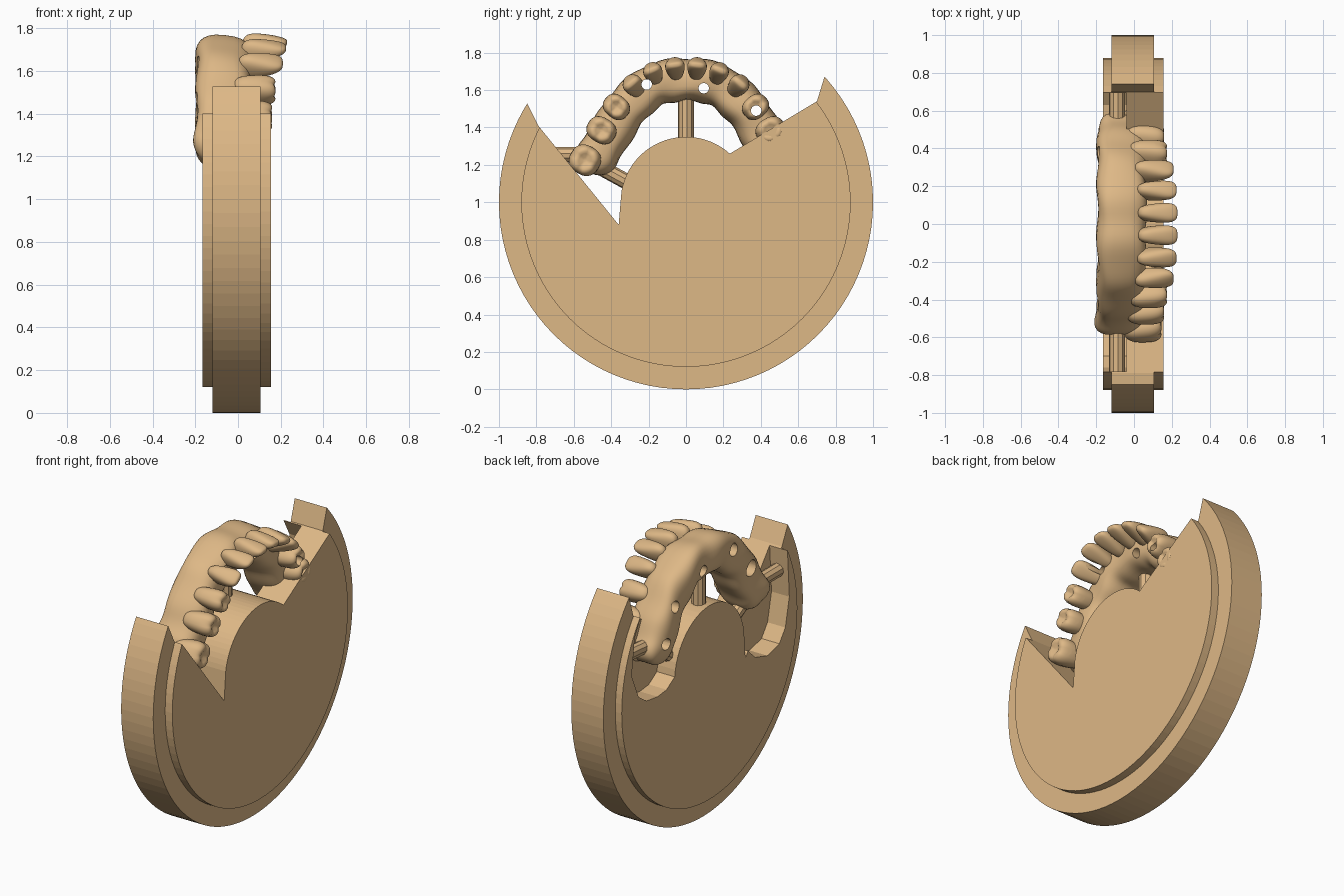
import bpy, bmesh
from math import sin, cos, pi, radians, sqrt, exp
from mathutils import Vector

if "Cube" in bpy.data.objects:
    bpy.data.objects.remove(bpy.data.objects["Cube"])

tan = bpy.data.materials.new("tan_resin")
tan.diffuse_color = (0.73, 0.48, 0.24, 1)
tan.use_nodes = True
tan.node_tree.nodes["Principled BSDF"].inputs["Base Color"].default_value = tan.diffuse_color


def rings_object(name, rings):
    """Skin closed rings of equal point count and cap both ends."""
    bm = bmesh.new()
    rows = [[bm.verts.new(p) for p in r] for r in rings]
    n = len(rows[0])
    for a, b in zip(rows, rows[1:]):
        for i in range(n):
            j = (i + 1) % n
            bm.faces.new((a[i], a[j], b[j], b[i]))
    bm.faces.new(rows[0])
    bm.faces.new(rows[-1])
    bmesh.ops.recalc_face_normals(bm, faces=bm.faces)
    me = bpy.data.meshes.new(name)
    bm.to_mesh(me)
    bm.free()
    ob = bpy.data.objects.new(name, me)
    bpy.context.collection.objects.link(ob)
    me.materials.append(tan)
    return ob


def prism(name, pts, x0, x1):
    return rings_object(name, [[(x, y, z) for y, z in pts] for x in (x0, x1)])


def rod(name, a, b, r, sides):
    a, b = Vector(a), Vector(b)
    d = (b - a).normalized()
    u = d.orthogonal().normalized()
    v = d.cross(u)
    ang = [2 * pi * i / sides for i in range(sides)]
    return rings_object(name, [[p + u * r * cos(t) + v * r * sin(t) for t in ang] for p in (a, b)])


def activate(ob):
    bpy.ops.object.select_all(action='DESELECT')
    ob.select_set(True)
    bpy.context.view_layer.objects.active = ob


def carve(ob, cutters):
    activate(ob)
    for c in cutters:
        c.hide_render = True
        m = ob.modifiers.new("carve", 'BOOLEAN')
        m.operation = 'DIFFERENCE'
        m.solver = 'EXACT'
        m.object = c
        bpy.ops.object.modifier_apply(modifier=m.name)


def smooth(ob, deg):
    activate(ob)
    bpy.ops.object.shade_smooth_by_angle(angle=radians(deg))


# Stepped disc with its axis along x
steps = [(-.165, .88), (-.12, .88), (-.12, 1), (.105, 1), (.105, .88), (.155, .88)]
SEG = 96
disc = rings_object("milling_disc", [[(x, r * sin(2 * pi * i / SEG), 1 - r * cos(2 * pi * i / SEG))
                                      for i in range(SEG)] for x, r in steps])


def core_arc(a0, a1, n=24):
    return [(.35 * cos(radians(a0 + (a1 - a0) * i / n)), 1 + .35 * sin(radians(a0 + (a1 - a0) * i / n)))
            for i in range(n + 1)]


# Open window through the disc and deeper pocket on the back face
window = prism("window_cutter", [(-1.1, 2.03), (-.79, 1.41), (-.36, .88)] + core_arc(170, 48)
               + [(.70, 1.54), (.86, 2.06)], -.4, .4)
pocket = prism("pocket_cutter", [(-.78, 1.42), (-.80, 1.1), (-.76, .92), (-.70, .84), (-.58, .81),
                                 (-.46, .845), (-.38, .92)] + core_arc(172, 5)
               + [(.43, .98), (.52, .97), (.63, .985), (.71, 1.04), (.78, 1.2), (.75, 1.43),
                  (.68, 1.56), (0, 1.9)], -.4, -.04)
carve(disc, [window, pocket])

# Support pins between disc and arch
for k, (a, b) in enumerate([((0, 1.3), (0, 1.6)), ((-.28, 1.09), (-.5, 1.21)), ((.28, 1.12), (.5, 1.25)),
                            ((-.55, 1.255), (-.83, 1.255)), ((.55, 1.28), (.82, 1.30))]):
    rod(f"support_pin_{k}", (-.09, *a), (-.09, *b), .042, 10)

# Gum arch swept along a smooth horseshoe
half = [(0, 1.655), (.17, 1.625), (.31, 1.51), (.42, 1.34), (.525, 1.165)]
ctrl = [Vector((-y, z)) for y, z in half[:0:-1]] + [Vector(p) for p in half]
ctrl = [2 * ctrl[0] - ctrl[1]] + ctrl + [2 * ctrl[-1] - ctrl[-2]]


def arch(t):
    f = t * (len(ctrl) - 3)
    i = min(int(f), len(ctrl) - 4)
    f -= i
    p, q, r, s = ctrl[i:i + 4]
    return .5 * (2 * q + (r - p) * f + (2 * p - 5 * q + 4 * r - s) * f * f + (3 * q - p - 3 * r + s) * f ** 3)


def power(v, e):
    return abs(v) ** e * (1 if v >= 0 else -1)


N, M = 90, 28
rings = []
for k in range(N + 1):
    t = .5 - .5 * cos(pi * (.02 + .96 * k / N))
    c = arch(t)
    d = (arch(min(t + .01, 1)) - arch(max(t - .01, 0))).normalized()
    n = Vector((-d.y, d.x))
    e = min(1, min(t, 1 - t) / .07)
    cap = max(.06, sqrt(1 - (1 - e) ** 2)) ** .8
    bump = .04 * exp(-((c.x + .47) / .06) ** 2)
    ring = []
    for j in range(M):
        a = 2 * pi * j / M
        sn, sx = power(cos(a), .7), power(sin(a), .7)
        w = .112 + .005 * sin(46 * t)
        off = sn * w * cap * (1 - .12 * sx)
        x = -.065 + .13 * sx * (.4 + .6 * cap) + .006 * sin(31 * t + 2 * a)
        if sx < 0 and sn > 0:
            x += bump * sx * sn
        p = c + n * off
        ring.append((x, p.x, p.y))
    rings.append(ring)
gum = rings_object("gum_arch", rings)


# Teeth as shaped superellipsoids
def tooth(name, y, z, top, w, th, deg, side, molar):
    a = radians(deg)
    t, n = Vector((cos(a), -sin(a))), Vector((sin(a), cos(a)))
    rows, cols, hl = 20, 28, .105
    rings = []
    for i in range(rows + 1):
        ph = -pi / 2 + pi * (.01 + .98 * i / rows)
        h, rad = power(sin(ph), .75), power(cos(ph), .55 if molar else .6)
        ring = []
        for j in range(cols):
            b = 2 * pi * j / cols
            pu, pn = power(cos(b), .8) * rad, power(sin(b), .8) * rad
            x = top - hl + hl * h
            if molar:
                u, v = pu * w * (.88 + .12 * h), pn * th * (.95 - .05 * h)
                if h > .3:
                    r2 = pu * pu + pn * pn
                    groove = exp(-(pu / .16) ** 2) + exp(-(pn / .16) ** 2)
                    x += -.012 * groove * rad - .03 * exp(-r2 / .2)
            else:
                u = pu * w * (.86 + .16 * h)
                v = pn * th * (.72 - .36 * h) + .022 + .012 * h
            p = Vector((y, z)) + t * u + n * v
            ring.append((x, side * p.x, p.y))
        rings.append(ring)
    return rings_object(name, rings)


specs = [("central", .056, 1.70, .23, .058, .07, 7, 0), ("lateral", .168, 1.675, .225, .057, .07, 22, 0),
         ("canine", .268, 1.61, .21, .06, .075, 40, 0), ("premolar", .372, 1.51, .185, .068, .078, 51, 1),
         ("front_molar", .452, 1.385, .17, .075, .085, 59, 1), ("rear_molar", .54, 1.225, .155, .088, .088, 60, 1)]
teeth = [tooth(f"{s[0]}_tooth_{tag}", *s[1:7], side, s[7])
         for side, tag in ((-1, "left"), (1, "right")) for s in specs]

# Screw channels through arch and teeth, wider at the back
for k, (y, z, r, wide) in enumerate([(-.21, 1.63, .028, .04), (.095, 1.61, .028, .036), (.375, 1.49, .028, .036),
                                     (-.38, 1.45, 0, .052), (.47, 1.29, 0, .036)]):
    cuts = [rod(f"channel_cutter_{k}", (-.4, y, z), (-.08, y, z), wide, 20)]
    if r:
        cuts.append(rod(f"bore_cutter_{k}", (-.1, y, z), (.4, y, z), r, 20))
    carve(gum, cuts)
    if r:
        for ob in teeth:
            near = min((Vector(v.co.yz) - Vector((y, z))).length for v in ob.data.vertices)
            if near < .04:
                carve(ob, cuts[1:])
for ob in teeth + [gum]:
    smooth(ob, 45)
